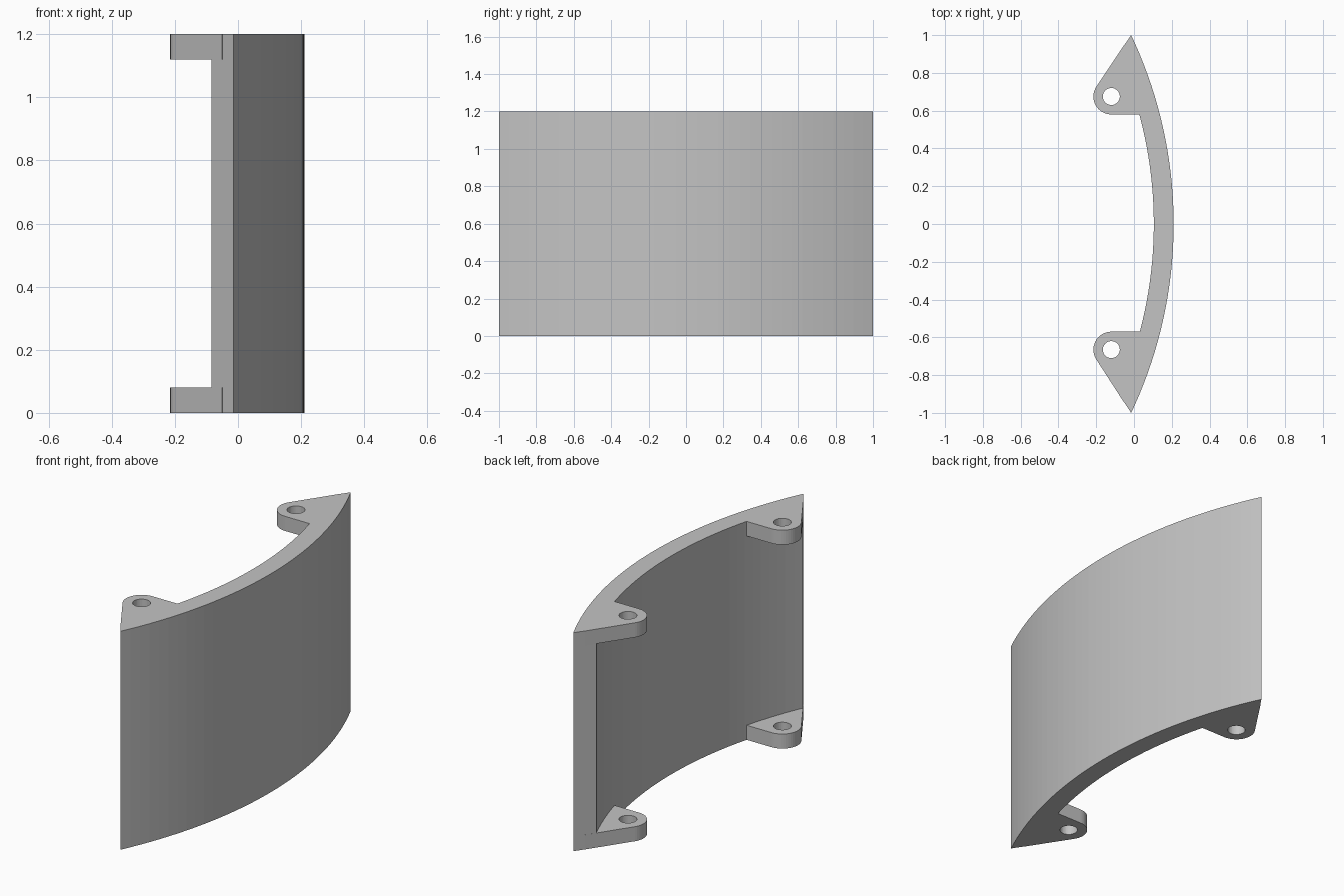
import bpy, bmesh
from math import sin, cos, asin, atan2, pi, sqrt
from mathutils import Vector
from mathutils.geometry import intersect_line_sphere_2d

cube = bpy.data.objects.get("Cube")
if cube:
    bpy.data.objects.remove(cube, do_unlink=True)

HEIGHT, TAB_H = 1.2, 0.08
CENTRE = Vector((-2.125, 0))          # axis of the curved wall
R_OUT, R_IN = 2.335, 2.23
TIP = Vector((-0.017, 1.0))
TAB_R, HOLE_R, HOLE_X = 0.095, 0.045, -0.12
TAB_Y = {1: 0.675, -1: 0.665}         # screw centre on each side

grey = bpy.data.materials.new("plain_grey")
grey.use_nodes = True
grey.diffuse_color = (0.55, 0.55, 0.55, 1)
grey.node_tree.nodes["Principled BSDF"].inputs["Base Color"].default_value = grey.diffuse_color


def prism(name, outline, z0, z1):
    """Extrude a flat outline into a solid."""
    bm = bmesh.new()
    face = bm.faces.new([bm.verts.new((p[0], p[1], z0)) for p in outline])
    new = bmesh.ops.extrude_face_region(bm, geom=[face])["geom"]
    for v in new:
        if isinstance(v, bmesh.types.BMVert):
            v.co.z = z1
    bmesh.ops.recalc_face_normals(bm, faces=bm.faces)
    mesh = bpy.data.meshes.new(name)
    bm.to_mesh(mesh)
    bm.free()
    mesh.materials.append(grey)
    obj = bpy.data.objects.new(name, mesh)
    bpy.context.collection.objects.link(obj)
    return obj


def arc(centre, r, a0, a1, n):
    return [(centre[0] + r * cos(a0 + (a1 - a0) * i / n),
             centre[1] + r * sin(a0 + (a1 - a0) * i / n)) for i in range(n + 1)]


def combine(target, tool, operation):
    """Apply a boolean, then discard the tool."""
    mod = target.modifiers.new(operation, "BOOLEAN")
    mod.operation, mod.solver, mod.object = operation, "EXACT", tool
    bpy.context.view_layer.objects.active = target
    bpy.ops.object.modifier_apply(modifier=mod.name)
    bpy.data.objects.remove(tool, do_unlink=True)


def end_geometry(side):
    """Tab outline (on the +y side) and the wall's inner end point."""
    hub = Vector((HOLE_X, TAB_Y[side]))
    d = TIP - hub
    slant = asin(TAB_R / d.length) + atan2(d.x, d.y)
    rounded = arc(hub, TAB_R, pi - slant, 1.5 * pi, 16)
    hits = intersect_line_sphere_2d(TIP, Vector(rounded[0]), CENTRE, R_IN, False)
    inner = min((h for h in hits if h), key=lambda h: (h - TIP).length)
    edge_y = hub.y - TAB_R
    root = (CENTRE.x + sqrt(R_IN ** 2 - edge_y ** 2) + 0.04, edge_y)
    return rounded + [root, tuple((TIP + inner) / 2)], inner


# Curved wall with slanted ends
ends = {s: end_geometry(s) for s in (1, -1)}
angle = {s: s * atan2(ends[s][1].y, ends[s][1].x - CENTRE.x) for s in ends}
half = asin(TIP.y / R_OUT)
wall = prism("curved_panel",
             arc(CENTRE, R_OUT, -half, half, 36) + arc(CENTRE, R_IN, angle[1], angle[-1], 36),
             0, HEIGHT)

# Mounting tabs at all four corners
for s in ends:
    outline = [(x, s * y) for x, y in ends[s][0]]
    for z in (0, HEIGHT - TAB_H):
        combine(wall, prism("mounting_tab", outline, z, z + TAB_H), "UNION")

# Screw holes through the tabs
for s in ends:
    circle = arc((HOLE_X, s * TAB_Y[s]), HOLE_R, 0, 2 * pi, 32)[:-1]
    cutter = prism("hole_cutter", circle, -0.1, HEIGHT + 0.1)
    cutter.hide_render = True
    combine(wall, cutter, "DIFFERENCE")
